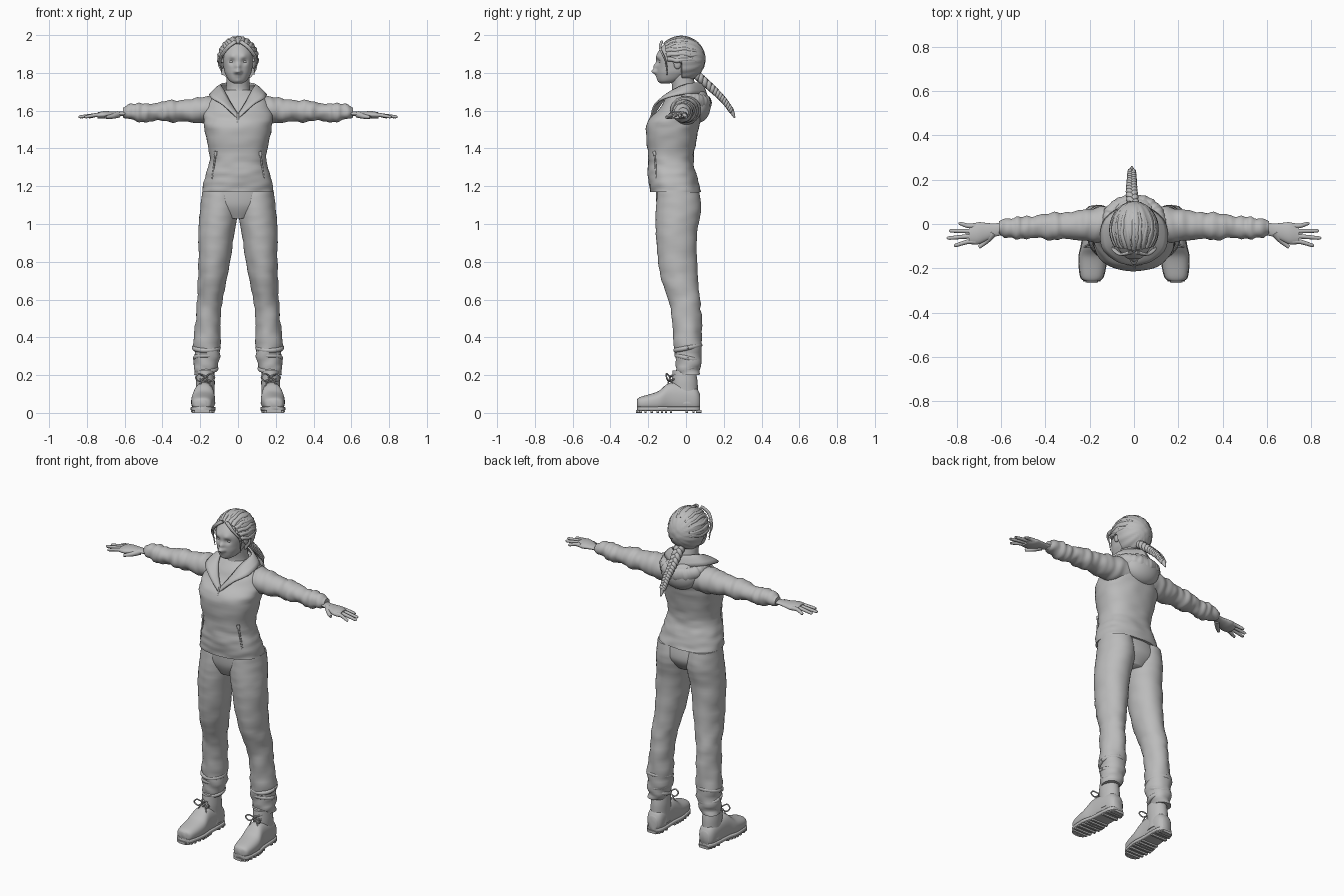
import bpy, bmesh, math, random
from math import sin, cos, pi, tau
from mathutils import Vector, noise

random.seed(4)
if "Cube" in bpy.data.objects:
    bpy.data.objects.remove(bpy.data.objects["Cube"])

COLOUR = (.5, .5, .5, 1)
grey = bpy.data.materials.new("plain grey")
grey.use_nodes = True
grey.diffuse_color = COLOUR
grey.node_tree.nodes["Principled BSDF"].inputs["Base Color"].default_value = COLOUR

X, Y, Z = Vector((1, 0, 0)), Vector((0, 1, 0)), Vector((0, 0, 1))


def finish(name, bm, mirror=False):
    """Turn a bmesh into a smooth grey object, optionally mirrored left to right."""
    bmesh.ops.recalc_face_normals(bm, faces=bm.faces)
    mesh = bpy.data.meshes.new(name)
    bm.to_mesh(mesh)
    bm.free()
    mesh.shade_smooth()
    mesh.set_sharp_from_angle(angle=math.radians(60))
    mesh.materials.append(grey)
    obj = bpy.data.objects.new(name, mesh)
    bpy.context.collection.objects.link(obj)
    if mirror:
        modifier = obj.modifiers.new("mirror", "MIRROR")
        modifier.use_mirror_merge = False
    return obj


def smooth_path(rows, steps):
    """Catmull-Rom interpolation through rows of numbers."""
    rows = [rows[0]] + list(rows) + [rows[-1]]
    out = []
    for before, start, end, after in zip(rows, rows[1:], rows[2:], rows[3:]):
        for k in range(steps):
            t = k / steps
            out.append([q + t / 2 * (r - p + t * (2 * p - 5 * q + 4 * r - s + t * (3 * (q - r) + s - p)))
                        for p, q, r, s in zip(before, start, end, after)])
    return out + [list(rows[-1])]


def sweep(name, rows, axis=None, ref=Z, sides=40, steps=8, power=2, mirror=False,
          folds=(0, 0), sculpt=None):
    """Skin rings (x, y, z, half width, half depth) along a fixed axis or along the path itself."""
    rings = smooth_path(rows, steps)
    centres = [Vector(ring[:3]) for ring in rings]
    last = len(rings) - 1
    bm = bmesh.new()
    loops = []
    for i, (centre, ring) in enumerate(zip(centres, rings)):
        along = axis or (centres[min(i + 1, last)] - centres[max(i - 1, 0)]).normalized()
        side = ref.cross(along).normalized()
        up = along.cross(side)
        depth = folds[0] + (folds[1] - folds[0]) * (i / last) ** 2
        loop = []
        for k in range(sides):
            c, s = cos(tau * k / sides), sin(tau * k / sides)
            off = (side * math.copysign(abs(c) ** (2 / power), c) * ring[3]
                   + up * math.copysign(abs(s) ** (2 / power), s) * ring[4])
            p = centre + off
            # Cloth folds run mostly around the limb
            p += off.normalized() * depth * noise.noise((p + along * p.dot(along) * 1.5) * 12)
            if sculpt:
                sculpt(p)
            loop.append(bm.verts.new(p))
        loops.append(loop)
    for lower, upper in zip(loops, loops[1:]):
        for k in range(sides):
            j = (k + 1) % sides
            bm.faces.new((lower[k], lower[j], upper[j], upper[k]))
    bm.faces.new(loops[0])
    bm.faces.new(loops[-1])
    return finish(name, bm, mirror)


def column(name, rows, **options):
    """Upright centred form from rows of (y, z, half width, half depth)."""
    return sweep(name, [(0, *row) for row in rows], axis=Z, ref=Y, **options)


def taper(start, end, widths, flat):
    """Evenly spaced rings on a straight line."""
    last = len(widths) - 1
    return [(*Vector(start).lerp(Vector(end), i / last), w, w * flat) for i, w in enumerate(widths)]


def tube(name, points, radius, end=None, **options):
    """Round cord whose radius runs from radius to end."""
    end = radius if end is None else end
    last = len(points) - 1
    rows = [(*p, *[radius + (end - radius) * i / last] * 2) for i, p in enumerate(points)]
    return sweep(name, rows, **{"sides": 12, "steps": 4, **options})


def circle(x, y, z, radius, tilt):
    """Closed wavy ring of points."""
    angles = [tau * k / 16 for k in range(17)]
    return [(x + radius * cos(a), y + radius * sin(a), z + tilt * sin(a)) for a in angles]


def ellipsoid(name, centre, size, mirror=False, shape=None):
    bm = bmesh.new()
    bmesh.ops.create_uvsphere(bm, u_segments=64, v_segments=40, radius=1)
    for v in bm.verts:
        scale = shape(v.co) if shape else 1
        v.co = Vector(c + d * s * scale for c, d, s in zip(centre, v.co, size))
    return finish(name, bm, mirror)


# Jacket body
column("jacket_body", [
    (-.055, 1.17, .19, .135), (-.07, 1.25, .175, .13), (-.08, 1.35, .15, .12), (-.07, 1.52, .18, .14),
    (-.03, 1.6, .18, .12), (-.01, 1.66, .15, .1), (0, 1.71, .08, .07)],
    sides=64, power=2.3, folds=(.006, .004))

# Sleeves, bunching toward the cuffs
sweep("sleeve", taper((.07, 0, 1.605), (.61, -.02, 1.59), (.08, .08, .07, .06, .06, .05, .05, .03), .93),
      axis=X, mirror=True, folds=(.006, .018))

# Hands
sweep("palm", taper((.59, -.02, 1.585), (.745, -.05, 1.575), (.03, .03, .04, .05, .04), .4),
      axis=X, mirror=True)
for i, (label, reach) in enumerate((("index", .81), ("middle", .84), ("ring", .83), ("little", .79))):
    knuckle, tip = .024 * i - .08, .032 * i - .095
    tube(label + "_finger", [(.715, knuckle, 1.578), (.75, knuckle, 1.577),
                             (reach - .01, tip, 1.568), (reach, tip, 1.565)], .0125, .006, mirror=True)
tube("thumb", [(.635, -.04, 1.58), (.665, -.075, 1.57), (.7, -.105, 1.565)], .018, .008, mirror=True)

# Trousers
column("trouser_seat", [(-.05, 1.2, .17, .11), (-.04, 1.1, .185, .115), (-.045, 1.03, .09, .08)])
sweep("trouser_leg", [
    (.1, -.04, 1.17, .09, .11), (.1, -.04, 1.08, .1, .12), (.115, -.05, .95, .095, .11),
    (.13, -.04, .75, .08, .1), (.155, 0, .55, .066, .08), (.165, .01, .32, .07, .073), (.17, .01, .2, .05, .055)],
    axis=-Z, ref=Y, mirror=True, folds=(.002, .02))
for i in range(3):
    tube("trouser_fold", circle(.168, .01, .235 + .055 * i, .052 + .006 * i, .014 * (-1) ** i),
         .013, mirror=True)


# Boots: foot, shaft, soles and treads
def flat_bottom(p):
    p.z = max(p.z, .02)


foot = [(.19, -.26, .05, .02, .02), (.19, -.24, .05, .05, .035), (.185, -.15, .06, .063, .053),
        (.18, -.08, .08, .055, .08), (.175, .04, .07, .05, .07), (.175, .075, .06, .03, .04)]
sweep("boot_foot", foot, axis=Y, power=2.4, mirror=True, sculpt=flat_bottom)
sweep("boot_sole", [(x, y, .022, half + .003, .012) for x, y, z, half, depth in foot],
      axis=Y, power=5, mirror=True)
for x, y, z, half, depth in smooth_path(foot, 3):
    if not -.08 < y < -.02:
        sweep("tread", [(x, y + end, .008, half, .008) for end in (-.006, .006)],
              axis=Y, sides=16, steps=1, power=8, mirror=True)
sweep("boot_shaft", taper((.175, 0, .05), (.172, -.01, .225), (.055, .05, .05, .045), 1.35),
      axis=Z, ref=Y, mirror=True)

# Laces and bows
ANKLE = Vector((.174, -.083, .188))
for i in range(4):
    middle = Vector((.175, .01 * i - .11, .025 * i + .12))
    tube("lace", [middle + Vector((.027 * s, .028 * abs(s), .008 * s)) for s in (-1, 0, 1)],
         .0045, mirror=True)
for s in (-1, 1):
    loop = [(0, 0, 0), (.03 * s, -.02, .02), (.05 * s, -.02, 0), (.03 * s, -.01, -.02), (0, 0, 0)]
    tube("bow_loop", [ANKLE + Vector(p) for p in loop], .004, ref=Y, mirror=True)
    tube("lace_end", [ANKLE + Vector((.03 * s * t, -.015 * t, -.05 * t * t)) for t in (0, .5, 1)],
         .0035, ref=Y, mirror=True)

# Neck and shirt collar
column("neck", [(-.01, 1.66, .075, .075), (-.01, 1.72, .063, .063), (-.03, 1.81, .06, .06)])
tube("shirt_neckline", circle(0, -.008, 1.69, .073, .012), .007)

# Folded jacket collar: a ribbon between the neck edge and the outer edge
inner = [(0, -.17, 1.575), (.04, -.13, 1.64), (.07, -.08, 1.7), (.085, .01, 1.74), (0, .08, 1.745)]
outer = [(.005, -.185, 1.56), (.08, -.165, 1.63), (.145, -.1, 1.67), (.13, .02, 1.69), (0, .11, 1.68)]
bm = bmesh.new()
strips = []
for p, q in zip(smooth_path(inner, 8), smooth_path(outer, 8)):
    near, far = Vector(p), Vector(q)
    strips.append([bm.verts.new(near.lerp(far, t) + Z * .03 * t * (1 - t)) for t in (0, .25, .5, .75, 1)])
for a, b in zip(strips, strips[1:]):
    for k in range(len(a) - 1):
        bm.faces.new((a[k], a[k + 1], b[k + 1], b[k]))
collar = finish("jacket_collar", bm, mirror=True)
cloth = collar.modifiers.new("cloth thickness", "SOLIDIFY")
cloth.thickness, cloth.offset = .01, 0

# Hood lying on the back
ellipsoid("hood_pouch", (0, .06, 1.625), (.115, .07, .09))
angles = [pi / 2 + k * .45 for k in range(-4, 5)]
sweep("hood_rim", [(.12 * cos(a), .1 * sin(a), 1.67 - .03 * sin(a), .025 + .01 * sin(a), .028 + .015 * sin(a))
                   for a in angles], folds=(.006, .006))

# Zips
tube("neck_zip", [(0, -.175, 1.585), (0, -.2, 1.535)], .006, ref=Y)
pocket = Vector((.117, -.168, 1.385)), Vector((.138, -.156, 1.24))
tube("pocket_zip", pocket, .005, ref=Y, mirror=True)
tube("zip_pull", [pocket[0], pocket[0].lerp(pocket[1], .15)], .009, ref=Y, mirror=True)

# Face: bumps of (x, height from the eyes, radius, depth) for nose, lips, chin, sockets and brows
EYE = 1.86
BUMPS = [(0, -.052, .014, .026), (0, -.025, .015, .016), (.013, -.055, .01, .009), (0, -.076, .015, .007),
         (0, -.103, .015, .006), (.032, 0, .017, -.012), (.03, .026, .018, .006)]


def face_features(p):
    if p.y < -.08:
        p.y -= sum(depth * math.exp(-((abs(p.x) - x) ** 2 + (p.z - EYE - rise) ** 2) / radius ** 2)
                   for x, rise, radius, depth in BUMPS)


column("face", [
    (-.11, 1.743, .02, .02), (-.09, 1.757, .045, .054), (-.07, 1.785, .063, .082), (-.055, 1.82, .075, .1),
    (-.04, 1.9, .083, .113), (-.03, 1.97, .05, .07)], sides=128, steps=16, power=2.2, sculpt=face_features)
ellipsoid("eye", (.032, -.13, EYE), (.016, .013, .009), mirror=True)
ellipsoid("ear", (.086, -.045, 1.85), (.012, .02, .03), mirror=True)

# Hair cap, tucked inside the head around the face
HEAD, SIZE = (0, -.022, 1.873), (.108, .125, .121)


def hair_shape(d):
    low = min(1, max(0, (.25 - d.z) * 2))
    ridge = .015 * sin(16 * math.atan2(d.x, d.z))
    return .7 if d.y < .67 * low - .72 else 1 + ridge


ellipsoid("hair_cap", HEAD, SIZE, shape=hair_shape)
for i in range(-6, 7):
    path = []
    for k in range(8):
        t = .72 + .03 * abs(i) + .22 * k
        turn = .27 * i + random.uniform(-.05, .05)
        d = sin(turn) * sin(t), -cos(t), cos(turn) * sin(t)
        path.append([c + e * s * .94 for c, e, s in zip(HEAD, d, SIZE)])
    tube("hair_lock", path, .013, .008)

# Loose strands framing the face
for i in range(3):
    tube("loose_strand", [(.01 + .005 * i, -.128, 1.965), (.055 + .005 * i, -.137, 1.93),
                          (.09 + .005 * i, -.11, 1.87), (.085, -.1, 1.79 + .02 * i)],
         .008, .002, ref=Y, mirror=True)

# Three-strand braid with its tie and tuft
spine = [Vector(p) for p in smooth_path([(0, .05, 1.795), (-.01, .14, 1.715), (-.01, .2, 1.655), (-.01, .24, 1.6)], 20)]
for strand in range(3):
    path = []
    for i, p in enumerate(spine):
        t = i / 2 + strand * tau / 3
        swing = .016 - .0001 * i
        path.append(p + X * swing * sin(t) + (Y + Z) * swing * .4 * sin(2 * t))
    tube("braid_strand", path, .0165, .009, ref=X, steps=2)
end = spine[-1]
tube("braid_tie", [spine[-6], end], .015, ref=X)
tube("braid_tuft", [end, end + Vector((0, .01, -.02)), end + Vector((0, .018, -.038))], .014, .004, ref=X)
